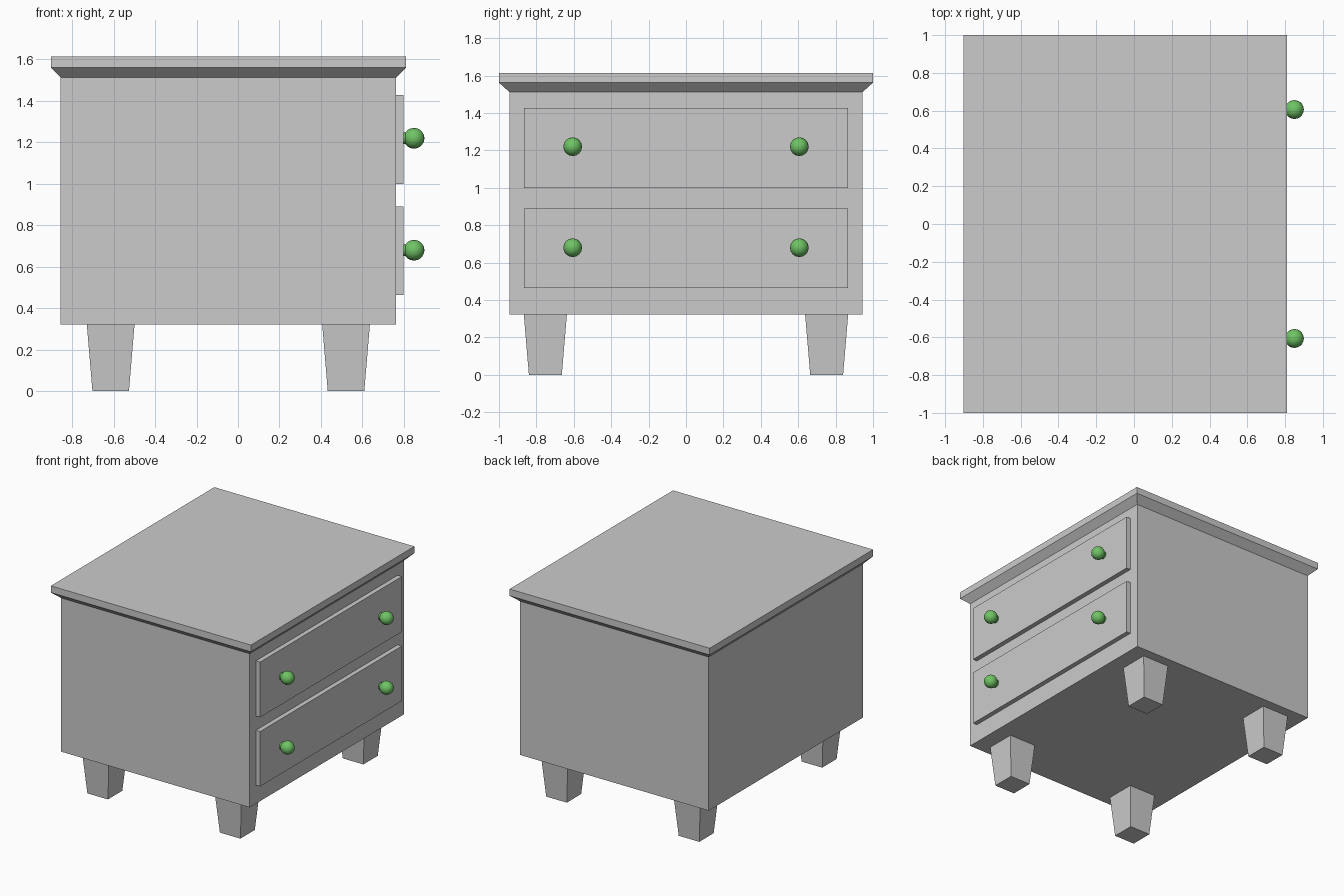
import bpy, bmesh, math
from mathutils import Matrix, Vector

if "Cube" in bpy.data.objects:
    bpy.data.objects.remove(bpy.data.objects["Cube"])

green = bpy.data.materials.new("green_knob")
green.diffuse_color = (0.16, 0.55, 0.13, 1)
green.use_nodes = True
green.node_tree.nodes["Principled BSDF"].inputs["Base Color"].default_value = green.diffuse_color


def add_object(name, bm, material=None):
    bmesh.ops.recalc_face_normals(bm, faces=bm.faces)
    mesh = bpy.data.meshes.new(name)
    bm.to_mesh(mesh)
    bm.free()
    if material:
        mesh.materials.append(material)
    ob = bpy.data.objects.new(name, mesh)
    bpy.context.collection.objects.link(ob)
    return ob


def stack(name, sections):
    """Closed solid through rectangles (x0, x1, y0, y1, z), bottom to top."""
    bm = bmesh.new()
    rings = [[bm.verts.new(p) for p in ((a, c, z), (b, c, z), (b, d, z), (a, d, z))]
             for a, b, c, d, z in sections]
    bm.faces.new(rings[0][::-1])
    bm.faces.new(rings[-1])
    for lo, hi in zip(rings, rings[1:]):
        for i in range(4):
            j = (i + 1) % 4
            bm.faces.new((lo[i], lo[j], hi[j], hi[i]))
    return add_object(name, bm)


# Cabinet body, flaring into the overhanging top
body = (-0.855, 0.761, -0.944, 0.944)
top = (-0.903, 0.811, -1.0, 1.0)
stack("cabinet_with_top", [(*body, 0.322), (*body, 1.512), (*top, 1.562), (*top, 1.614)])

# Tapered legs
for x, end in ((-0.614, "back"), (0.521, "front")):
    for y, side in ((-0.752, "right"), (0.752, "left")):
        t, b = 0.115, 0.088
        stack(f"{end}_{side}_leg", [(x - b, x + b, y - b, y + b, 0),
                                    (x - t, x + t, y - t, y + t, 0.322)])


def knob(name, x, y, z):
    """Round ball on a short stem, pointing along +x."""
    bm = bmesh.new()
    turn = Matrix.Rotation(math.pi / 2, 4, 'Y')
    bmesh.ops.create_uvsphere(bm, u_segments=16, v_segments=10, radius=0.05,
                              matrix=Matrix.Translation((x + 0.052, y, z)) @ turn)
    bmesh.ops.create_cone(bm, cap_ends=True, segments=16, radius1=0.028, radius2=0.028,
                          depth=0.04, matrix=Matrix.Translation((x + 0.01, y, z)) @ turn)
    ob = add_object(name, bm, green)
    for f in ob.data.polygons:
        f.use_smooth = len(f.vertices) <= 4


# Drawer fronts with two knobs each
for label, z0, z1, zk in (("lower", 0.465, 0.89, 0.68), ("upper", 1.0, 1.428, 1.22)):
    stack(f"{label}_drawer", [(0.755, 0.797, -0.867, 0.867, z0),
                              (0.755, 0.797, -0.867, 0.867, z1)])
    for y, side in ((-0.606, "right"), (0.606, "left")):
        knob(f"{label}_{side}_knob", 0.797, y, zk)
